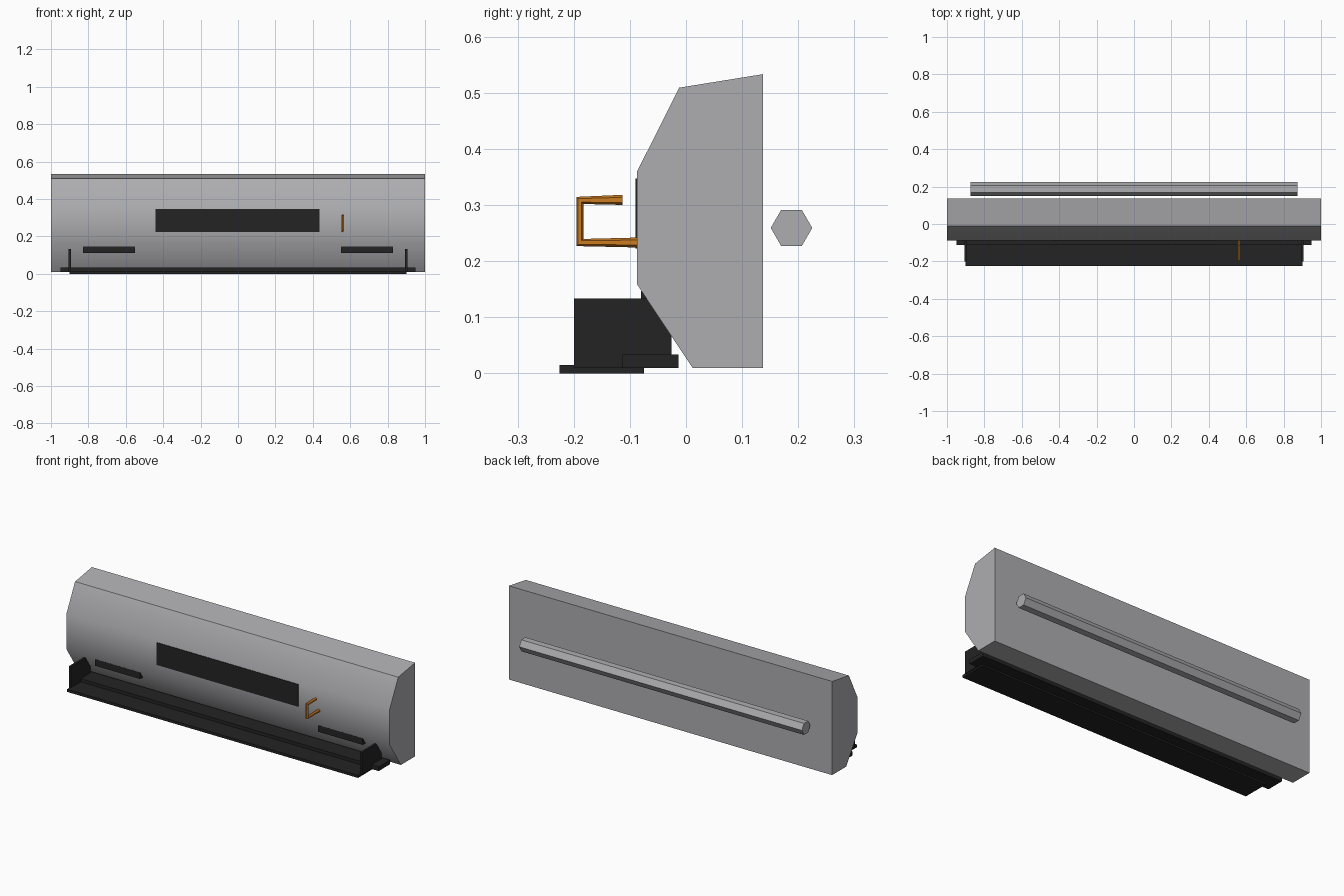
import bpy
import bmesh
from math import cos, sin, radians, tau
from mathutils import Vector

if "Cube" in bpy.data.objects:
    bpy.data.objects.remove(bpy.data.objects["Cube"])


def material(name, color):
    mat = bpy.data.materials.new(name)
    mat.use_nodes = True
    mat.diffuse_color = (*color, 1)
    mat.node_tree.nodes["Principled BSDF"].inputs["Base Color"].default_value = (*color, 1)
    return mat


GREY = material("light grey", (0.42, 0.42, 0.44))
BLACK = material("black", (0.017, 0.017, 0.017))
ORANGE = material("orange", (0.6, 0.2, 0.015))


def loft(name, rings, mat):
    """Skin matching rings of points and cap both ends."""
    bm = bmesh.new()
    loops = [[bm.verts.new(p) for p in ring] for ring in rings]
    count = len(loops[0])
    for a, b in zip(loops, loops[1:]):
        for i in range(count):
            j = (i + 1) % count
            bm.faces.new((a[i], a[j], b[j], b[i]))
    bm.faces.new(loops[0])
    bm.faces.new(loops[-1])
    bmesh.ops.recalc_face_normals(bm, faces=bm.faces)
    mesh = bpy.data.meshes.new(name)
    bm.to_mesh(mesh)
    bm.free()
    mesh.materials.append(mat)
    obj = bpy.data.objects.new(name, mesh)
    bpy.context.collection.objects.link(obj)
    return obj


def prism(name, profile, x0, x1, mat):
    """Extrude a (y, z) profile along x."""
    return loft(name, [[(x, y, z) for y, z in profile] for x in (x0, x1)], mat)


def box(name, x0, x1, y0, y1, z0, z1, mat):
    return prism(name, [(y0, z0), (y1, z0), (y1, z1), (y0, z1)], x0, x1, mat)


# Main housing with a softly shaded faceted front
body = prism("housing", [(0.137, 0.009), (0.137, 0.533), (-0.012, 0.509),
                         (-0.087, 0.36), (-0.087, 0.158), (0.012, 0.009)], -1, 1, GREY)
body.data.shade_smooth()
body.data.set_sharp_from_angle(angle=radians(40))

# Hexagonal bar behind the housing
prism("rear_bar", [(0.188 + 0.037 * cos(tau * i / 6), 0.259 + 0.037 * sin(tau * i / 6))
                   for i in range(6)], -0.875, 0.875, GREY)

# Front display panel
box("display_panel", -0.44, 0.435, -0.09, -0.08, 0.222, 0.347, BLACK)

# Lower tray and its mounting strip
box("tray_floor", -0.9, 0.9, -0.225, -0.075, 0, 0.015, BLACK)
box("mounting_strip", -0.95, 0.95, -0.113, -0.013, 0.009, 0.033, BLACK)

# Tray ends and vent slots, one on each side
for side, s in (("left", 1), ("right", -1)):
    box(f"tray_end_{side}", s * 0.894, s * 0.906, -0.2, -0.026, 0.009, 0.133, BLACK)
    box(f"vent_slot_{side}", s * 0.55, s * 0.828, -0.08, -0.04, 0.11, 0.147, BLACK)

# Hook handle: hexagonal rod through square corners
path = [Vector(p) for p in ((0.56, -0.113, 0.309), (0.56, -0.189, 0.308),
                            (0.56, -0.189, 0.233), (0.56, -0.08, 0.233))]
rings = []
for i, p in enumerate(path):
    before = (p - path[i - 1]).normalized() if i else Vector()
    after = (path[i + 1] - p).normalized() if i < len(path) - 1 else Vector()
    across = (before + after).normalized().cross(Vector((1, 0, 0)))
    rings.append([p + 0.009 * (across * cos(tau * k / 6) + Vector((sin(tau * k / 6), 0, 0)))
                  for k in range(6)])
loft("hook_handle", rings, ORANGE)
